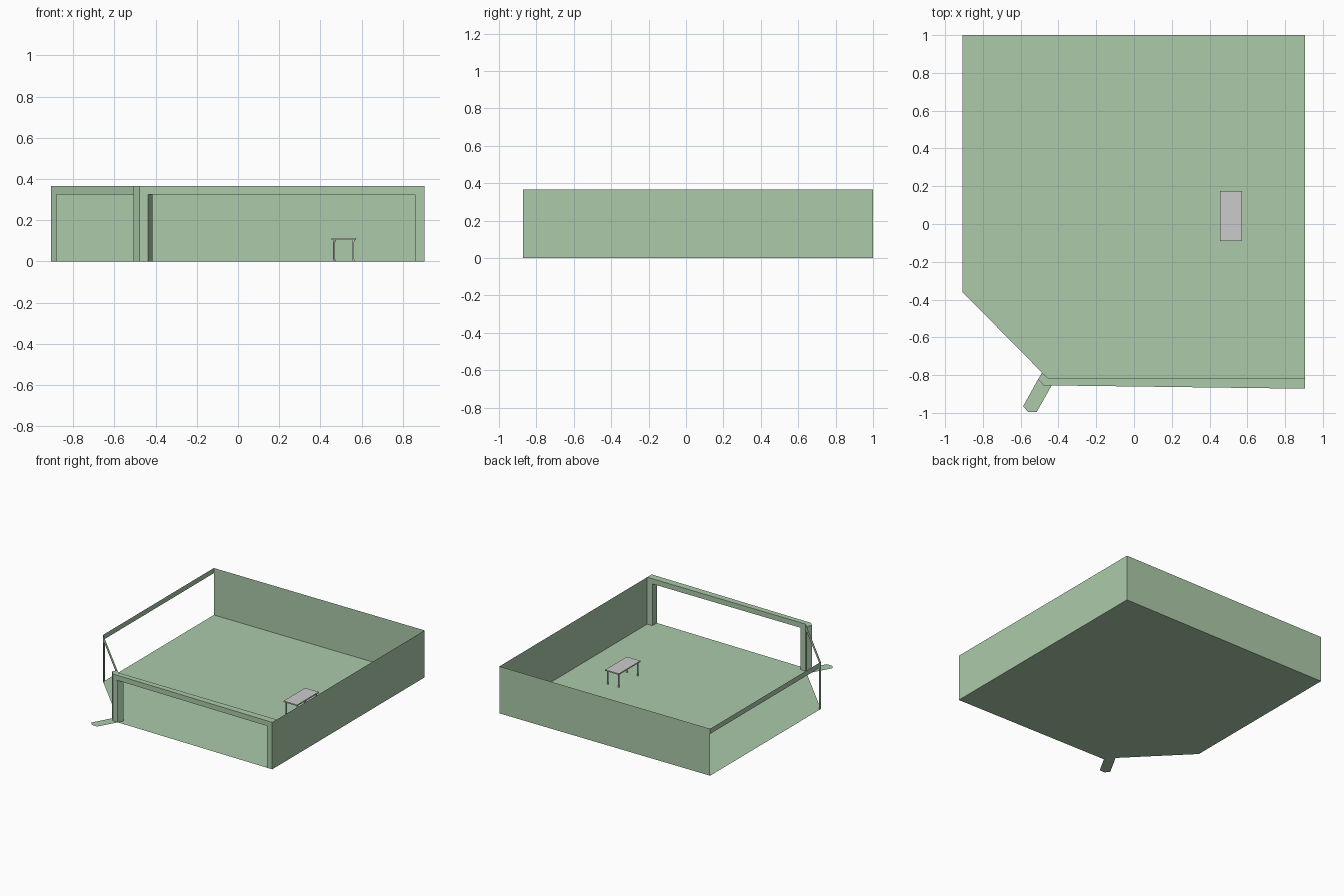
import bpy, bmesh
from mathutils import Vector

if "Cube" in bpy.data.objects:
    bpy.data.objects.remove(bpy.data.objects["Cube"])

H = 0.365      # wall height
HEAD = 0.325   # underside of the beams

green = bpy.data.materials.new("wall_green")
green.diffuse_color = (0.41, 0.59, 0.40, 1)
green.use_nodes = True
green.node_tree.nodes["Principled BSDF"].inputs["Base Color"].default_value = green.diffuse_color


def finish(name, bm, mat=None):
    me = bpy.data.meshes.new(name)
    bm.to_mesh(me)
    bm.free()
    ob = bpy.data.objects.new(name, me)
    bpy.context.collection.objects.link(ob)
    if mat:
        me.materials.append(mat)
    return ob


def sheet(name, pts):
    """One flat face, given in 3D points."""
    bm = bmesh.new()
    bm.faces.new([bm.verts.new(p) for p in pts])
    return finish(name, bm, green)


def wall(name, a, b, z0=0.0, z1=H):
    """Thin upright panel between two plan points."""
    return sheet(name, [(*a, z0), (*b, z0), (*b, z1), (*a, z1)])


def prism(name, outline, z0, z1, mat=green):
    """Plan outline extruded upwards."""
    bm = bmesh.new()
    f = bm.faces.new([bm.verts.new((x, y, z0)) for x, y in outline])
    top = bmesh.ops.extrude_face_region(bm, geom=[f])["geom"]
    bmesh.ops.translate(bm, vec=(0, 0, z1 - z0),
                        verts=[v for v in top if isinstance(v, bmesh.types.BMVert)])
    bmesh.ops.recalc_face_normals(bm, faces=bm.faces)
    return finish(name, bm, mat)


# plan corners of the room
back_left, back_right = (-0.908, 1.0), (0.905, 1.0)
front_right = (0.905, -0.872)
left_corner, diag_end = (-0.908, -0.36), (-0.487, -0.787)
inner, outer_l, outer_r = (-0.456, -0.815), (-0.478, -0.854), (-0.508, -0.822)

# floor and the short path leading out past the corner
sheet("floor", [(*p, 0) for p in (back_left, left_corner, diag_end, outer_r,
                                  outer_l, front_right, back_right)])
sheet("path", [(x, y, 0) for x, y in (outer_r, (-0.587, -0.965), (-0.56, -0.995),
                                      (-0.515, -0.995), (-0.436, -0.855), outer_l)])

# solid walls
wall("back_wall", back_right, back_left)
wall("right_wall", front_right, back_right)

# open left side: beam and corner post
wall("left_beam", back_left, left_corner, HEAD)
wall("left_post", (-0.908, -0.335), left_corner, 0, HEAD)

# open diagonal side: beam and post
wall("diagonal_beam", left_corner, diag_end, HEAD)
wall("diagonal_post", left_corner, (-0.882, -0.386), 0, HEAD)

# front frame: two posts carrying a beam
prism("front_left_post", [diag_end, outer_r, outer_l, (-0.436, -0.855),
                          (-0.415, -0.815), inner], 0, HEAD)
prism("front_right_post", [(0.86, -0.815), (0.86, -0.871), front_right,
                           (0.905, -0.815)], 0, HEAD)
prism("front_beam", [diag_end, outer_r, outer_l, front_right,
                     (0.905, -0.815), inner], HEAD, H)

# table
x0, x1, y0, y1 = 0.455, 0.572, -0.09, 0.175
prism("table_top", [(x0, y0), (x1, y0), (x1, y1), (x0, y1)], 0.104, 0.113, None)
for i, (x, y) in enumerate([(x, y) for x in (x0 + 0.012, x1 - 0.012)
                            for y in (y0 + 0.015, y1 - 0.015)]):
    bm = bmesh.new()
    # leg shaft, then a foot and a collar
    for r, z, d in ((0.0045, 0.054, 0.104), (0.006, 0.005, 0.01), (0.006, 0.1, 0.01)):
        new = bmesh.ops.create_cone(bm, cap_ends=True, segments=12,
                                    radius1=r, radius2=r, depth=d)["verts"]
        bmesh.ops.translate(bm, verts=new, vec=Vector((x, y, z)))
    finish(f"table_leg_{i + 1}", bm)
